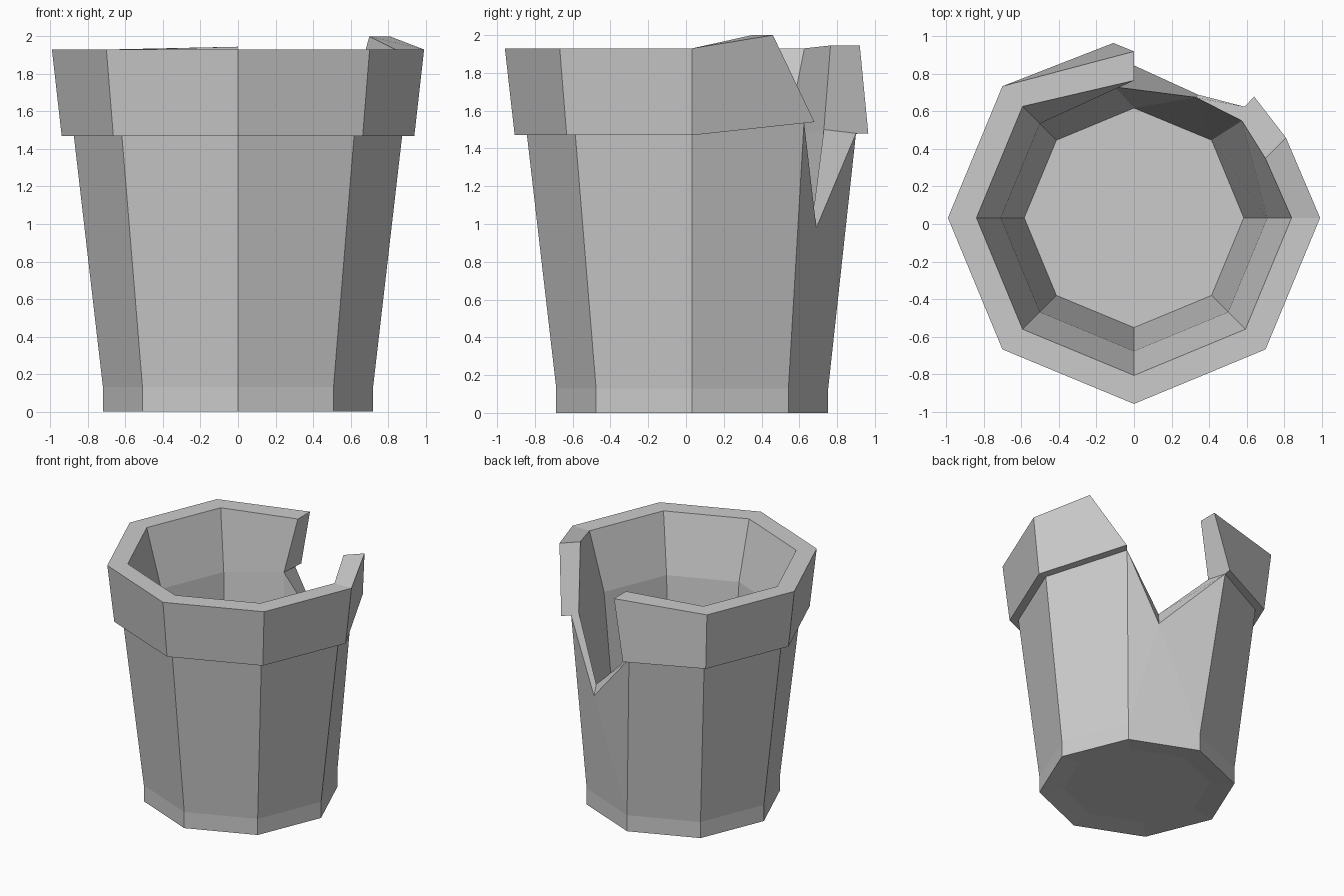
import bpy, bmesh, math

if "Cube" in bpy.data.objects:
    bpy.data.objects.remove(bpy.data.objects["Cube"])

N, CY = 8, 0.033
# wall profile (radius, z): underside, outer wall, rim, inner wall, floor
PROFILE = [(0.54, 0.02), (0.72, 0), (0.72, 0.13), (0.875, 1.47), (0.94, 1.47),
           (0.992, 1.93), (0.84, 1.93), (0.71, 1.47), (0.585, 0.13)]
# displaced corners beside the broken gap: (column, profile row) -> position
BROKEN = {
    (1, 3): (0.59, 0.625, 1.54), (1, 4): (0.64, 0.68, 1.54), (1, 5): (0.81, 0.46, 2.0),
    (1, 6): (0.70, 0.35, 2.0), (1, 7): (0.575, 0.55, 1.54),
    (2, 3): (-0.12, 0.90, 1.48), (2, 4): (-0.11, 0.965, 1.48), (2, 5): (0, 0.92, 1.945),
    (2, 6): (0, 0.765, 1.945), (2, 7): (-0.10, 0.73, 1.50),
}

bm = bmesh.new()
cols = []
for k in range(N):
    a = 2 * math.pi * k / N
    cols.append([bm.verts.new(BROKEN.get((k, r), (rad * math.cos(a), CY + rad * math.sin(a), z)))
                 for r, (rad, z) in enumerate(PROFILE)])

# walls, leaving the gap open between columns 1 and 2
for k in range(N):
    a, b = cols[k], cols[(k + 1) % N]
    for r in range(len(PROFILE) - 1):
        if k != 1 or r < 2:
            bm.faces.new((a[r], b[r], b[r + 1], a[r + 1]))

# underside and floor
bm.faces.new([c[0] for c in reversed(cols)])
bm.faces.new([c[-1] for c in cols])

# V-shaped crack: outer and inner wall, then the fracture surfaces
a, b = cols[1], cols[2]
vo = bm.verts.new((0.34, 0.69, 0.98))
vi = bm.verts.new((0.33, 0.675, 1.07))
for low, top, v in ((2, 3, vo), (8, 7, vi)):
    bm.faces.new((a[low], b[low], v))
    bm.faces.new((b[low], b[top], v))
    bm.faces.new((a[top], a[low], v))
for c in (a, b):
    bm.faces.new(c[3:8])
    bm.faces.new((c[3], c[7], vi, vo))

bmesh.ops.recalc_face_normals(bm, faces=bm.faces[:])
mesh = bpy.data.meshes.new("broken_pot")
bm.to_mesh(mesh)
bm.free()
bpy.context.collection.objects.link(bpy.data.objects.new("broken_pot", mesh))
